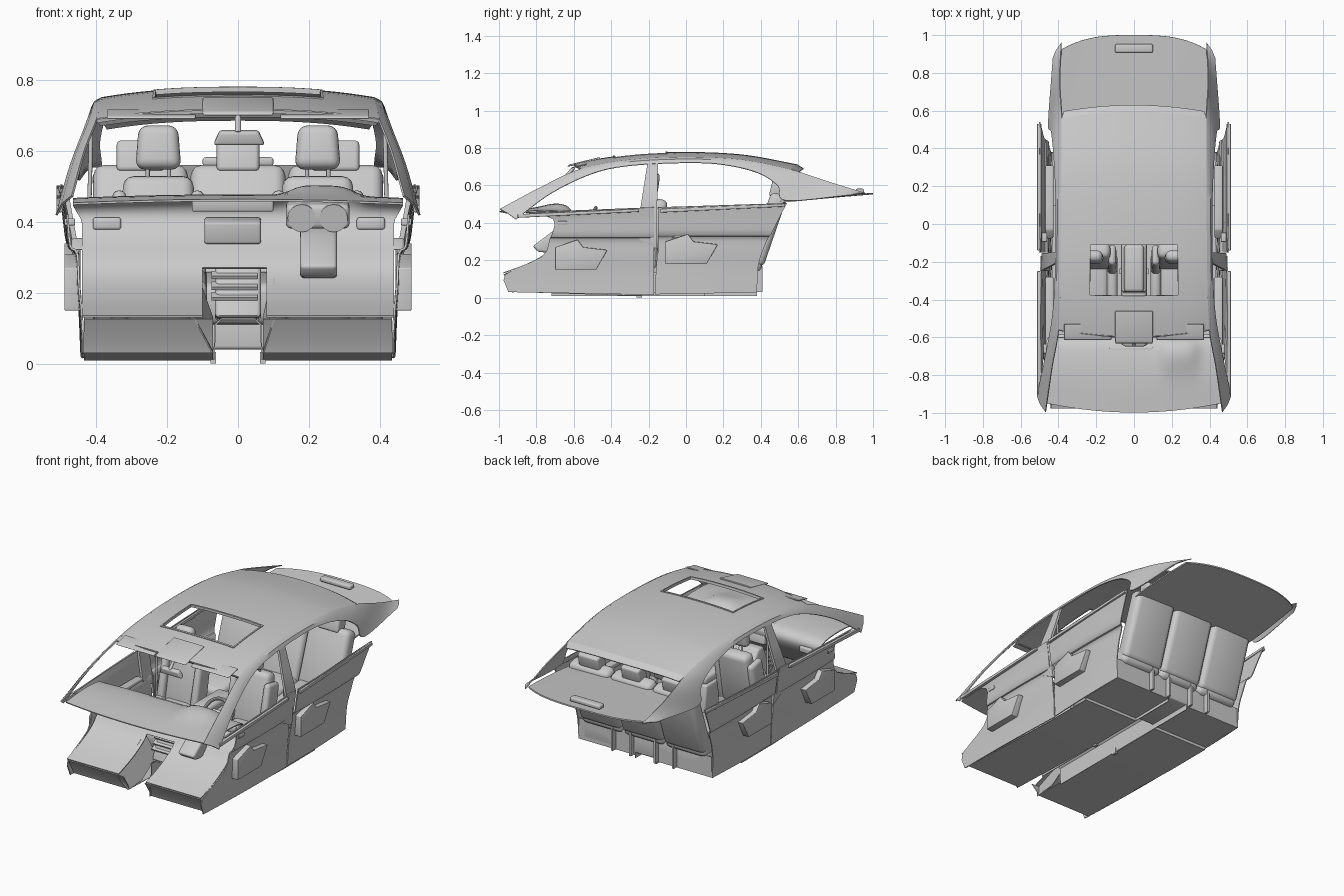
import bpy, bmesh, math
from mathutils import Vector, Matrix

if "Cube" in bpy.data.objects:
    bpy.data.objects.remove(bpy.data.objects["Cube"])


def finish(bm, name, mirror=False, bevel=0, seg=3, thick=0):
    bmesh.ops.recalc_face_normals(bm, faces=bm.faces)
    me = bpy.data.meshes.new(name)
    bm.to_mesh(me)
    bm.free()
    ob = bpy.data.objects.new(name, me)
    bpy.context.collection.objects.link(ob)
    if thick:
        ob.modifiers.new("thick", 'SOLIDIFY').thickness = thick
    if bevel:
        m = ob.modifiers.new("bevel", 'BEVEL')
        m.width, m.segments, m.limit_method = bevel, seg, 'ANGLE'
    if mirror:
        ob.modifiers.new("mirror", 'MIRROR').use_mirror_merge = False
    return ob


def curve(pts, n=6):
    """Catmull-Rom samples through the points."""
    p = [Vector(q) for q in pts]
    p = [2 * p[0] - p[1]] + p + [2 * p[-1] - p[-2]]
    out = []
    for i in range(1, len(p) - 2):
        a, b, c, d = p[i - 1:i + 3]
        for k in range(n):
            t = k / n
            out.append(0.5 * (2 * b + (c - a) * t + (2 * a - 5 * b + 4 * c - d) * t * t
                              + (3 * b - a - 3 * c + d) * t ** 3))
    return out + [p[-2]]


def sheet(name, rows, keep=None, **kw):
    bm = bmesh.new()
    vs = [[bm.verts.new(p) for p in r] for r in rows]
    for i in range(len(vs) - 1):
        for j in range(len(vs[0]) - 1):
            q = [vs[i][j], vs[i][j + 1], vs[i + 1][j + 1], vs[i + 1][j]]
            if keep is None or keep(sum((v.co for v in q), Vector()) / 4):
                bm.faces.new(q)
    bmesh.ops.delete(bm, geom=[v for v in bm.verts if not v.link_faces], context='VERTS')
    return finish(bm, name, **kw)


def prism(name, prof, x0, x1, **kw):
    """Side profile of (y, z) points extruded along x."""
    bm = bmesh.new()
    a, b = [[bm.verts.new((x, y, z)) for y, z in prof] for x in (x0, x1)]
    bm.faces.new(a)
    bm.faces.new(b[::-1])
    for i in range(len(a)):
        j = (i + 1) % len(a)
        bm.faces.new((a[i], b[i], b[j], a[j]))
    return finish(bm, name, **kw)


def pad(name, c, size, tilt=0, taper=1, **kw):
    """Rounded block, tilted about x, its top narrowed by taper."""
    bm = bmesh.new()
    bmesh.ops.create_cube(bm, size=1)
    for v in bm.verts:
        if v.co.z > 0:
            v.co.x *= taper
    m = Matrix.Translation(c) @ Matrix.Rotation(math.radians(tilt), 4, 'X') @ Matrix.Diagonal((*size, 1))
    bmesh.ops.transform(bm, matrix=m, verts=bm.verts)
    return finish(bm, name, **kw)


def rod(name, a, b, r, **kw):
    a, b = Vector(a), Vector(b)
    bm = bmesh.new()
    bmesh.ops.create_cone(bm, cap_ends=True, segments=16, radius1=r, radius2=r, depth=(b - a).length)
    m = Matrix.Translation((a + b) / 2) @ (b - a).to_track_quat('Z', 'Y').to_matrix().to_4x4()
    bmesh.ops.transform(bm, matrix=m, verts=bm.verts)
    return finish(bm, name, **kw)


# Pillar and roof rail: ribbon between roof edge and window edge
upper = curve([(.47, -.995, .475), (.435, -.76, .6), (.4, -.56, .69), (.388, -.3, .738), (.385, 0, .752),
               (.385, .3, .738), (.383, .55, .688), (.39, .66, .655), (.395, .78, .615), (.385, .96, .56)])
lower = curve([(.515, -.91, .42), (.475, -.72, .56), (.435, -.5, .665), (.42, -.3, .707), (.415, 0, .722),
               (.418, .2, .712), (.428, .38, .67), (.44, .49, .60), (.455, .535, .52), (.43, .88, .55)])
mid = [(a + b) / 2 + Vector((.006, 0, .004)) for a, b in zip(upper, lower)]
sheet("side_pillar_and_rail", [upper, mid, lower], mirror=True, thick=.006)


# Roof lining with sunroof opening
def edge(y):
    for a, b in zip(upper, upper[1:]):
        if a.y <= y <= b.y:
            return a.lerp(b, (y - a.y) / (b.y - a.y))


def roof_point(u, y, lift=0):
    e = edge(y)
    bow = (1 - u * u) * .035 * (y / .56) ** 3
    return Vector((u * e.x, y + bow, e.z + .027 * (1 - abs(u) ** 2.5) + lift))


ys = [-.565 + .195 * k / 6 for k in range(6)] + [-.37 + .26 * k / 8 for k in range(9)] \
    + [-.11 + .67 * k / 18 for k in range(1, 19)]
us = [k / 20 for k in range(-20, 21)]
sheet("roof_lining", [[roof_point(u, y) for u in us] for y in ys],
      keep=lambda c: not (abs(c.x) < .232 and -.378 < c.y < -.11), thick=.01)
fy = [-.38, -.37] + [-.37 + .26 * k / 6 for k in range(1, 7)] + [-.1]
fu = [-.62, -.6] + [k / 10 for k in range(-5, 6)] + [.6, .62]
sheet("sunroof_frame", [[roof_point(u, y, .004) for u in fu] for y in fy],
      keep=lambda c: abs(c.x) > .232 or not -.374 < c.y < -.11, thick=.015)

# Roof headers front and rear
for nm, y, dy, dz in (("front", -.565, .015, -.02), ("rear", .56, .035, -.022)):
    sheet(nm + "_header", [[roof_point(u, y) for u in us],
                           [roof_point(u * .97, y) + Vector((0, dy, dz)) for u in us]], thick=.006)

# Overhead console, visors, mirror
prism("overhead_console", [(-.635, .70), (-.625, .712), (-.46, .752), (-.46, .735)], -.1, .1, bevel=.006)
prism("sun_visor", [(-.615, .69), (-.61, .698), (-.53, .718), (-.53, .71)], .12, .37, mirror=True, bevel=.003)
pad("mirror", (.003, -.63, .638), (.145, .03, .04), 15, .75, bevel=.008)
rod("mirror_stem", (0, -.64, .65), (0, -.60, .695), .009)

# Rear parcel shelf and brake light
rows = []
for k in range(9):
    t = k / 8
    rows.append([(u * (.41 + .01 * t - .03 * t * t), .5 + t * (.42 + .08 * (1 - abs(u) ** 3)),
                  .515 + .04 * t + .006 * (1 - u * u)) for u in us[::2]])
sheet("parcel_shelf", rows, thick=.008)
pad("brake_light", (0, .93, .57), (.2, .045, .025), bevel=.008)


# Door panels: levels of (x, front y, rear y, z, rise), bulging out above the ledge
def door(name, levels):
    a = curve([v[:3] for v in levels], 3)
    b = curve([(v[3], v[4], 0) for v in levels], 3)
    sheet(name, [[(p.x + .005 * math.sin(math.pi * k / 12), p.y + (p.z - p.y) * k / 12, q.x + q.y * k / 12)
                  for k in range(13)] for p, q in zip(a, b)], mirror=True, thick=.006)


door("front_door_panel", [(.44, -.95, -.17, .03, -.015), (.443, -.965, -.17, .125, 0), (.452, -.77, -.17, .22, 0),
                          (.457, -.73, -.17, .31, 0), (.476, -.72, -.17, .33, 0), (.485, -.71, -.17, .42, 0),
                          (.495, -.86, -.17, .455, .028)])
door("rear_door_panel", [(.44, -.165, .38, .018, .01), (.446, -.16, .385, .16, 0), (.454, -.15, .41, .25, 0),
                         (.459, -.15, .44, .32, 0), (.48, -.15, .455, .34, 0), (.492, -.15, .50, .42, .01),
                         (.502, -.15, .54, .483, .022)])
for nm, y0, y1, z, w in (("front", -.90, -.25, .447, .015), ("rear", -.14, .53, .475, .02)):
    prism(nm + "_window_belt", [(y0, z), (y1, z + .028), (y1, z + .012), (y0, z - .02)], .51 - w, .513,
          mirror=True, bevel=.003)
for nm, y, z in (("front", -.70, .15), ("rear", -.11, .18)):
    pts = [(0, 0), (0, .12), (.12, .16), (.15, .12), (.28, .105), (.22, 0)]
    prism(nm + "_door_pocket", [(y + a, z + b) for a, b in pts], .445, .49, mirror=True, bevel=.003)
    prism(nm + "_door_armrest", [(y + .03, .32), (y + .08, .355), (y + .42, .355), (y + .42, .335)], .425, .47,
          mirror=True, bevel=.008)
    pad(nm + "_door_handle", (.475, y + .04, .40), (.03, .05, .02), mirror=True, bevel=.004)

# Centre pillar and belt
sheet("centre_pillar", [[(.412, -.205, .725), (.412, -.15, .725)], [(.45, -.225, .6), (.45, -.152, .6)],
                        [(.49, -.245, .47), (.49, -.155, .47)], [(.462, -.25, .31), (.462, -.155, .26)]],
      mirror=True, thick=.014)
rod("seat_belt", (.415, -.17, .65), (.425, -.16, .2), .006, mirror=True)

# Floor, sills and tunnel
fl = [(-.975, .125), (-.93, .055), (-.92, .03), (-.2, .008), (.1, .008), (.1, .025), (.38, .028), (.38, .15)]
sheet("floor_pan", [[(x, y, z) for y, z in fl] for x in (.07, .25, .435)], mirror=True, thick=.004)
tun = [(.07, .01), (.066, .11), (.045, .13), (-.045, .13), (-.066, .11), (-.07, .01)]
sheet("tunnel", [[(x, y, z) for x, z in tun] for y in (-.72, -.3, .1, .38)], thick=.004)
pad("tunnel_bracket", (.07, -.25, .016), (.015, .03, .032), mirror=True)
for x in (.08, .2):
    pad("rear_floor_rib", (x, .385, .1), (.012, .05, .14), mirror=True)

# Dashboard and toe board in one sweep, open at the tunnel
prof = curve([(0, -.998, .462), (0, -.85, .474), (0, -.72, .474), (0, -.63, .46), (0, -.60, .42), (0, -.625, .36),
              (0, -.68, .30), (0, -.74, .235), (0, -.85, .175), (0, -.975, .13)], 4)
rows = []
for p in prof:
    row = []
    for k in range(45):
        x = -.44 + .02 * k
        top = max(0, min(1, (p.z - .4) / .06))
        hump = .032 * top * math.exp(-((x - .225) / .095) ** 4 - ((p.y + .68) / .11) ** 2)
        ahead = max(0, min(1, (-.6 - p.y) / .38))
        row.append((x * (1 + .06 * top), p.y + .05 * (x / .44) ** 2 * ahead * top,
                    p.z + hump + .01 * top * (1 - (x / .44) ** 2) - .008 * top))
    rows.append(row)
sheet("dashboard", rows, keep=lambda c: not (-.1 < c.x < .08 and c.z < .27), thick=.006)
for x0, x1, nm in ((-.12, -.07, "right"), (.1, .07, "left")):
    sheet(nm + "_toe_wall", [[(x0, -.70, .27), (x0, -.82, .19), (x0, -.975, .125)],
                             [(x1, -.66, .13), (x1, -.8, .04), (x1, -.93, .03)]], thick=.004)

# Instruments, centre screen and vents
for x in (.18, .27):
    rod("gauge_pod", (x, -.70, .41), (x, -.63, .425), .04)
pad("instrument_cluster", (.225, -.66, .42), (.18, .08, .07), 10, bevel=.015)
pad("radio_unit", (-.015, -.635, .375), (.16, .07, .065), 12, bevel=.008)
pad("centre_screen", (-.015, -.68, .45), (.23, .06, .035), 10, bevel=.006)
for x in (-.37, .375):
    pad("side_vent", (x, -.605, .395), (.08, .04, .035), bevel=.008)

# Steering wheel and column
prism("steering_column", [(-.82, .275), (-.79, .245), (-.73, .24), (-.6, .36), (-.6, .40), (-.7, .365)], .175, .28,
      bevel=.012)
tilt = Matrix.Translation((.23, -.52, .40)) @ Matrix.Rotation(math.radians(65), 4, 'X')
ring = [[tilt @ Vector(((.088 + .01 * math.cos(b)) * math.cos(a), (.088 + .01 * math.cos(b)) * math.sin(a),
                        .01 * math.sin(b))) for b in [math.tau * j / 10 for j in range(11)]]
        for a in [math.tau * i / 40 for i in range(41)]]
sheet("steering_wheel", ring)
pad("wheel_hub", (.23, -.525, .40), (.07, .03, .06), -25, bevel=.01)
for d in ((-.08, 0, 0), (.08, 0, 0), (0, -.033, -.072)):
    rod("wheel_spoke", (.23, -.52, .40), Vector((.23, -.52, .40)) + Vector(d), .008)
for s in (-1, 1):
    rod("control_stalk", (.23, -.6, .41), (.23 + s * .11, -.58, .43), .006)

# Centre console
prism("centre_console", [(-.72, .13), (-.64, .32), (-.59, .32), (-.53, .235), (-.36, .22), (-.36, .29), (-.1, .29),
                         (-.08, .12)], -.065, .065, bevel=.012)
pad("console_armrest", (0, -.235, .305), (.105, .25, .05), bevel=.018)
for k in range(3):
    pad("console_slat", (-.01, -.69 + .012 * k, .19 + .03 * k), (.13, .03, .01), 30)
rod("gear_lever", (0, -.47, .22), (0, -.455, .31), .009)
pad("gear_knob", (0, -.453, .32), (.03, .035, .04), bevel=.012)

# Front seats
pad("front_seat_cushion", (.225, -.37, .185), (.19, .42, .11), 6, bevel=.035, mirror=True)
pad("front_seat_back", (.225, -.17, .365), (.22, .085, .33), -12, .9, bevel=.03, mirror=True)
for x in (.115, .335):
    pad("seat_cushion_bolster", (x, -.36, .195), (.055, .40, .12), 6, bevel=.024, mirror=True)
    pad("seat_back_bolster", (x, -.19, .345), (.05, .11, .28), -12, .8, bevel=.022, mirror=True)
    pad("seat_rail", (x, -.34, .08), (.025, .4, .11), mirror=True)
pad("front_headrest", (.225, -.175, .61), (.13, .06, .125), -8, .85, bevel=.027, seg=4, mirror=True)
for x in (.195, .255):
    rod("headrest_post", (x, -.155, .50), (x, -.165, .57), .006, mirror=True)

# Rear bench
for x in (-.275, 0, .275):
    pad("rear_seat_back", (x, .435, .365), (.272, .09, .40), -19, .98, bevel=.03)
    pad("rear_seat_cushion", (x, .225, .185), (.268, .36, .12), 6, bevel=.03)
    pad("rear_headrest", (x, .49, .58), (.12 if x == 0 else .135, .075, .09), -14, bevel=.012)
pad("rear_bench_base", (0, .23, .10), (.82, .3, .12), bevel=.01)

# Smooth shading with sharp corners kept
bpy.ops.object.select_all(action='SELECT')
bpy.context.view_layer.objects.active = bpy.context.selected_objects[0]
bpy.ops.object.convert(target='MESH')
bpy.ops.object.shade_smooth_by_angle(angle=math.radians(35))
